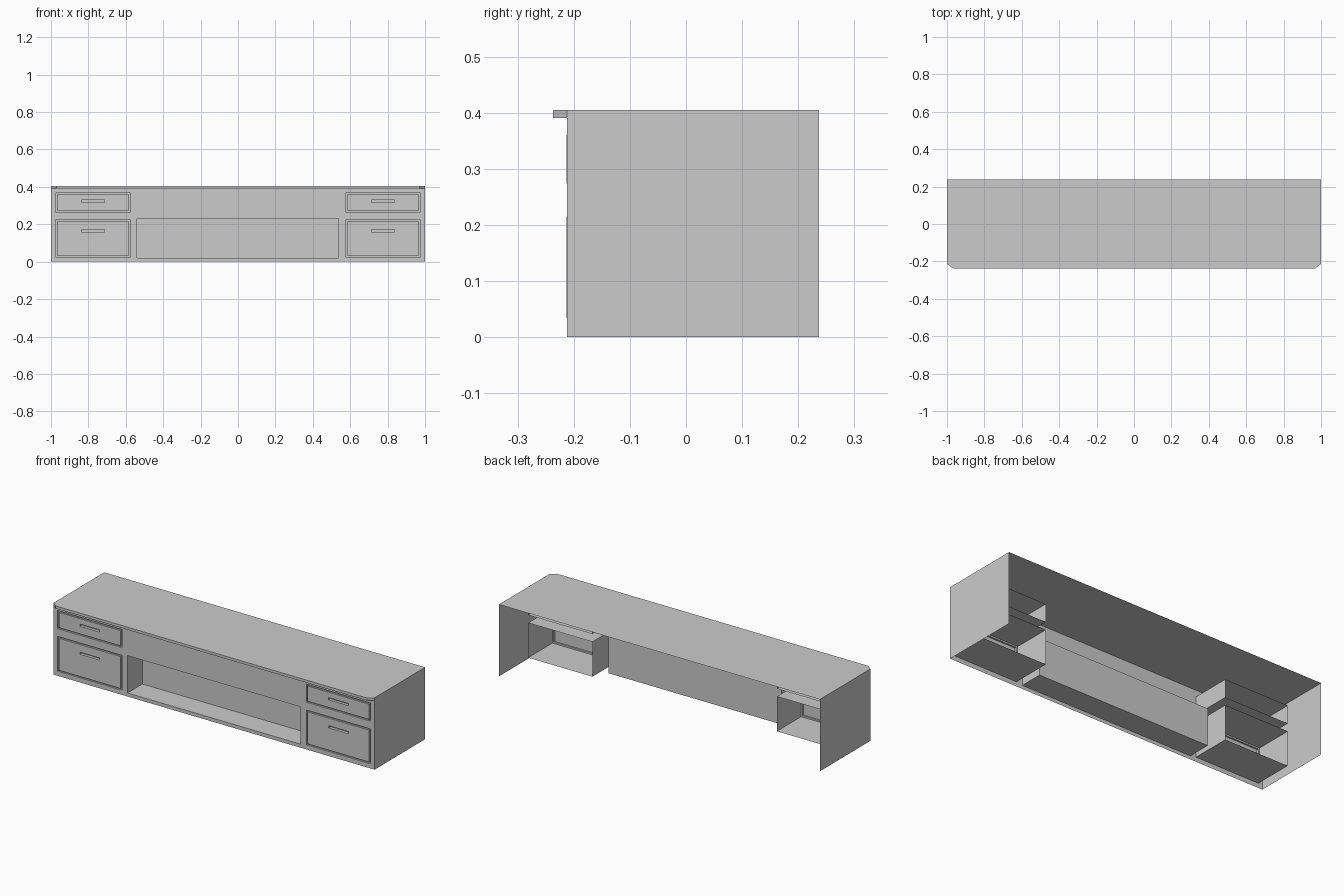
import bpy
import bmesh

if "Cube" in bpy.data.objects:
    bpy.data.objects.remove(bpy.data.objects["Cube"])

FRONT, BACK, TOP = -0.212, 0.237, 0.405
NICHE = (-0.54, 0.538, 0.02, 0.23)
LOWER, UPPER = (0.575, 0.975, 0.026, 0.222), (0.575, 0.975, 0.266, 0.368)


def mesh_object(name, bm):
    bmesh.ops.remove_doubles(bm, verts=bm.verts, dist=1e-5)
    bmesh.ops.recalc_face_normals(bm, faces=bm.faces)
    me = bpy.data.meshes.new(name)
    bm.to_mesh(me)
    bm.free()
    ob = bpy.data.objects.new(name, me)
    bpy.context.collection.objects.link(ob)
    return ob


def sheet(name, points):
    bm = bmesh.new()
    bm.faces.new([bm.verts.new(p) for p in points])
    return mesh_object(name, bm)


def shrink(r, d):
    return (r[0] + d, r[1] - d, r[2] + d, r[3] - d)


def flip(r):
    return (-r[1], -r[0], r[2], r[3])


def rect_chain(name, rings, cap=True):
    """Join successive upright rectangles (rect, y) with walls, optionally capping the last."""
    bm = bmesh.new()
    prev = None
    for (x0, x1, z0, z1), y in rings:
        ring = [bm.verts.new(p) for p in ((x0, y, z0), (x1, y, z0), (x1, y, z1), (x0, y, z1))]
        if prev:
            for i in range(4):
                j = (i + 1) % 4
                bm.faces.new((prev[i], prev[j], ring[j], ring[i]))
        prev = ring
    if cap:
        bm.faces.new(prev)
    return mesh_object(name, bm)


# front panel: grid of cells, leaving out the openings
holes = [NICHE, LOWER, UPPER, flip(LOWER), flip(UPPER)]
xs = sorted({-1, 1, *[v for h in holes for v in h[:2]]})
zs = sorted({0, TOP, *[v for h in holes for v in h[2:]]})
bm = bmesh.new()
for x0, x1 in zip(xs, xs[1:]):
    for z0, z1 in zip(zs, zs[1:]):
        cx, cz = (x0 + x1) / 2, (z0 + z1) / 2
        if not any(h[0] < cx < h[1] and h[2] < cz < h[3] for h in holes):
            bm.faces.new([bm.verts.new(p) for p in
                          ((x0, FRONT, z0), (x1, FRONT, z0), (x1, FRONT, z1), (x0, FRONT, z1))])
mesh_object("front_panel", bm)

# side panels
for side, x in (("left", -1), ("right", 1)):
    sheet(side + "_side_panel", [(x, FRONT, 0), (x, BACK, 0), (x, BACK, TOP), (x, FRONT, TOP)])

# worktop sheet and its overhanging lip with clipped corners
sheet("worktop", [(-1, FRONT, TOP), (1, FRONT, TOP), (1, BACK, TOP), (-1, BACK, TOP)])
bm = bmesh.new()
lip = bm.faces.new([bm.verts.new((x, y, 0.39)) for x, y in
                    ((-1, FRONT), (-0.97, -0.237), (0.97, -0.237), (1, FRONT))])
ext = bmesh.ops.extrude_face_region(bm, geom=[lip], use_keep_orig=True)
moved = [v for v in ext["geom"] if isinstance(v, bmesh.types.BMVert)]
bmesh.ops.translate(bm, vec=(0, 0, TOP - 0.39), verts=moved)
mesh_object("worktop_lip", bm)

# open niche in the middle
rect_chain("niche", [(NICHE, FRONT), (NICHE, -0.08)])

# drawers: grooved front with a recessed pull slot, and a box open at the back
for level, base, pull_z in (("lower", LOWER, 0.165), ("upper", UPPER, 0.323)):
    for side in ("left", "right"):
        r = base if side == "right" else flip(base)
        mid = (r[0] + r[1]) / 2
        slot = (mid - 0.062, mid + 0.062, pull_z - 0.006, pull_z + 0.006)
        inner = shrink(r, 0.008)
        name = f"{side}_{level}_drawer"
        rect_chain(name + "_front", [(r, FRONT), (r, -0.203), (inner, -0.203), (inner, -0.213),
                                     (slot, -0.213), (slot, -0.197)])
        rect_chain(name + "_box", [(r, -0.203), (r, 0.012)], cap=False)
